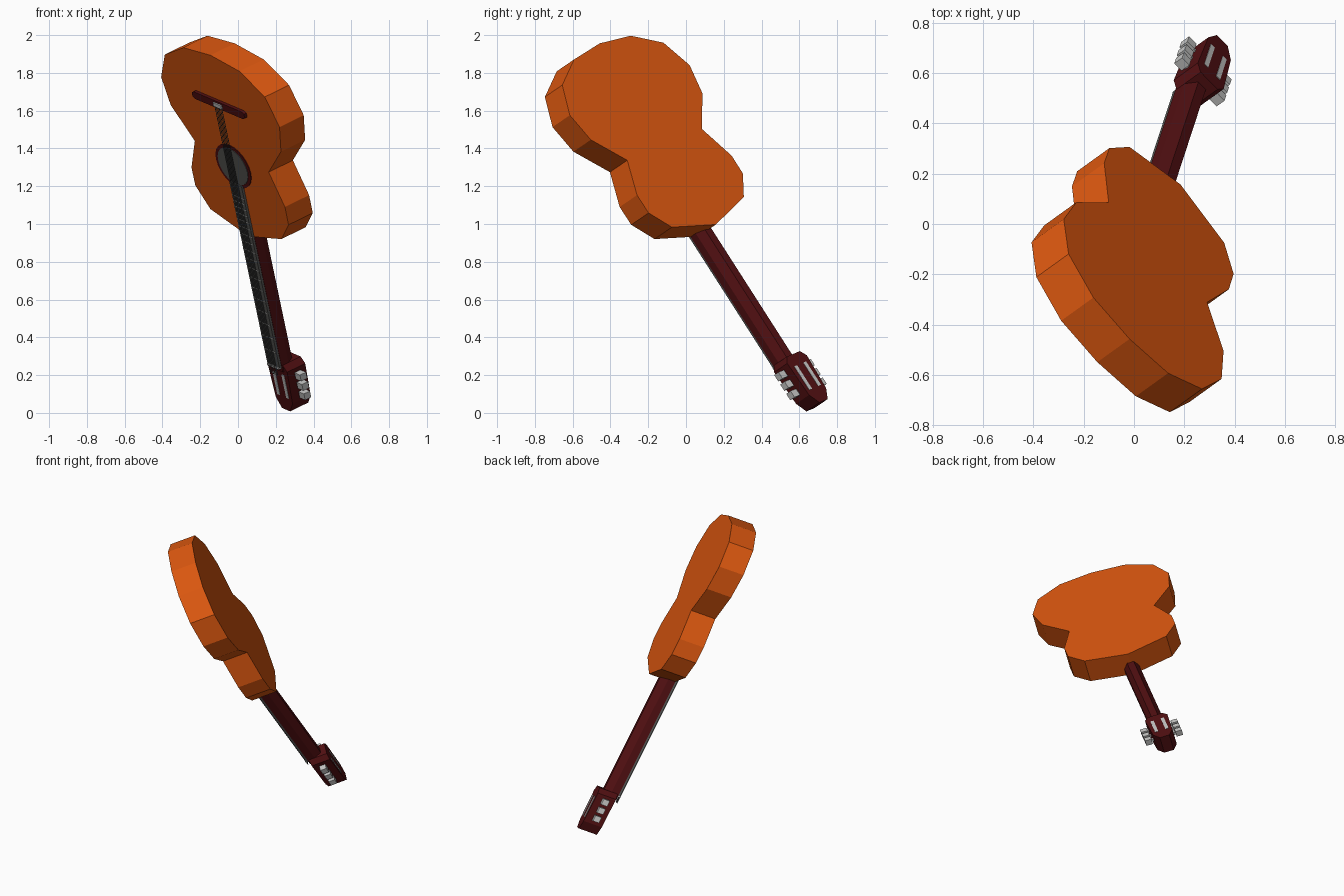
import bpy, bmesh, math
from mathutils import Vector

if "Cube" in bpy.data.objects:
    bpy.data.objects.remove(bpy.data.objects["Cube"])

# Tilted instrument frame: origin at waist centre of the soundboard
O = Vector((-.033, -.205, 1.357))
A = Vector((-.174, -.531, .829))     # towards the tail
W = Vector((-.674, .682, .285))      # across
T = Vector((.128, .092, .063)) / .17  # towards the back


def place(s, h, d):
    return O + A * s + W * h + T * d


def material(name, rgb):
    m = bpy.data.materials.new(name)
    m.diffuse_color = (*rgb, 1)
    m.use_nodes = True
    m.node_tree.nodes["Principled BSDF"].inputs["Base Color"].default_value = m.diffuse_color
    return m


ORANGE = material("orange wood", (.72, .097, .005))
MAROON = material("dark red wood", (.085, .005, .006))
GREY = material("dark grey", (.10, .10, .095))
SILVER = material("silver", (.58, .58, .57))


def loft(name, rings, mat):
    """Solid through matching rings of (s, h, d) points, capped at both ends."""
    bm = bmesh.new()
    loops = [[bm.verts.new(place(*p)) for p in r] for r in rings]
    n = len(loops[0])
    for a, b in zip(loops, loops[1:]):
        for i in range(n):
            bm.faces.new((a[i], a[(i + 1) % n], b[(i + 1) % n], b[i]))
    bm.faces.new(loops[0])
    bm.faces.new(loops[-1])
    bmesh.ops.recalc_face_normals(bm, faces=bm.faces)
    me = bpy.data.meshes.new(name)
    bm.to_mesh(me)
    bm.free()
    me.materials.append(mat)
    ob = bpy.data.objects.new(name, me)
    bpy.context.collection.objects.link(ob)
    return ob


def slab(name, outline, d0, d1, mat):
    return loft(name, [[(s, h, d) for s, h in outline] for d in (d0, d1)], mat)


def box(name, s0, s1, h0, h1, d0, d1, mat):
    return slab(name, [(s0, h0), (s1, h0), (s1, h1), (s0, h1)], d0, d1, mat)


def mirrored(half):
    return half + [(s, -h) for s, h in reversed(half) if h > 0]


def circle(s, r, n=24):
    return [(s + r * math.cos(2 * math.pi * i / n), r * math.sin(2 * math.pi * i / n))
            for i in range(n)]


# Body
slab("body", mirrored([(-.51, 0), (-.431, .279), (-.31, .366), (-.196, .367), (0, .29),
                       (.18, .433), (.348, .465), (.516, .393), (.62, .22), (.647, 0)]),
     0, .17, ORANGE)

# Sound hole and its rim
slab("sound_hole_rim", circle(-.06, .135), -.004, .002, MAROON)
slab("sound_hole", circle(-.06, .115), -.007, .002, GREY)

# Bridge and saddle
slab("bridge", mirrored([(.312, .19), (.322, .205), (.348, .205), (.358, .19)]),
     -.018, .002, MAROON)
box("saddle", .322, .346, -.032, .032, -.026, -.016, SILVER)

# Neck and fretboard
section = [(-.05, 0), (.05, 0), (.05, .05), (.022, .098), (-.022, .098), (-.05, .05)]
loft("neck", [[(s, h, d) for h, d in section] for s in (-.48, -1.36)], MAROON)
box("fretboard", -.17, -1.33, -.048, .048, -.014, .002, GREY)
box("nut", -1.325, -1.338, -.045, .045, -.02, .004, SILVER)

# Frets, spaced closer towards the body
for i in range(1, 19):
    s = .335 - 1.66 / 2 ** (i / 12)
    if s < -.18:
        box("fret", s - .002, s + .002, -.046, .046, -.017, -.013, SILVER)

# Strings
for i in range(6):
    h = (i - 2.5) * .011
    box("string", .34, -1.38, h - .0012, h + .0012, -.0215, -.0185, GREY)

# Headstock
slab("headstock", mirrored([(-1.32, .05), (-1.355, .076), (-1.56, .066), (-1.62, .032)]),
     .008, .135, MAROON)

# Slots and tuning pegs on both sides
for side in (-1, 1):
    for d in (.006, .133):
        box("headstock_slot", -1.385, -1.535, side * .024, side * .046, d, d + .004, SILVER)
    for s in (-1.395, -1.455, -1.515):
        box("peg_post", s - .009, s + .009, side * .06, side * .09, .062, .08, SILVER)
        box("tuning_peg", s - .02, s + .02, side * .082, side * .125, .05, .092, SILVER)
